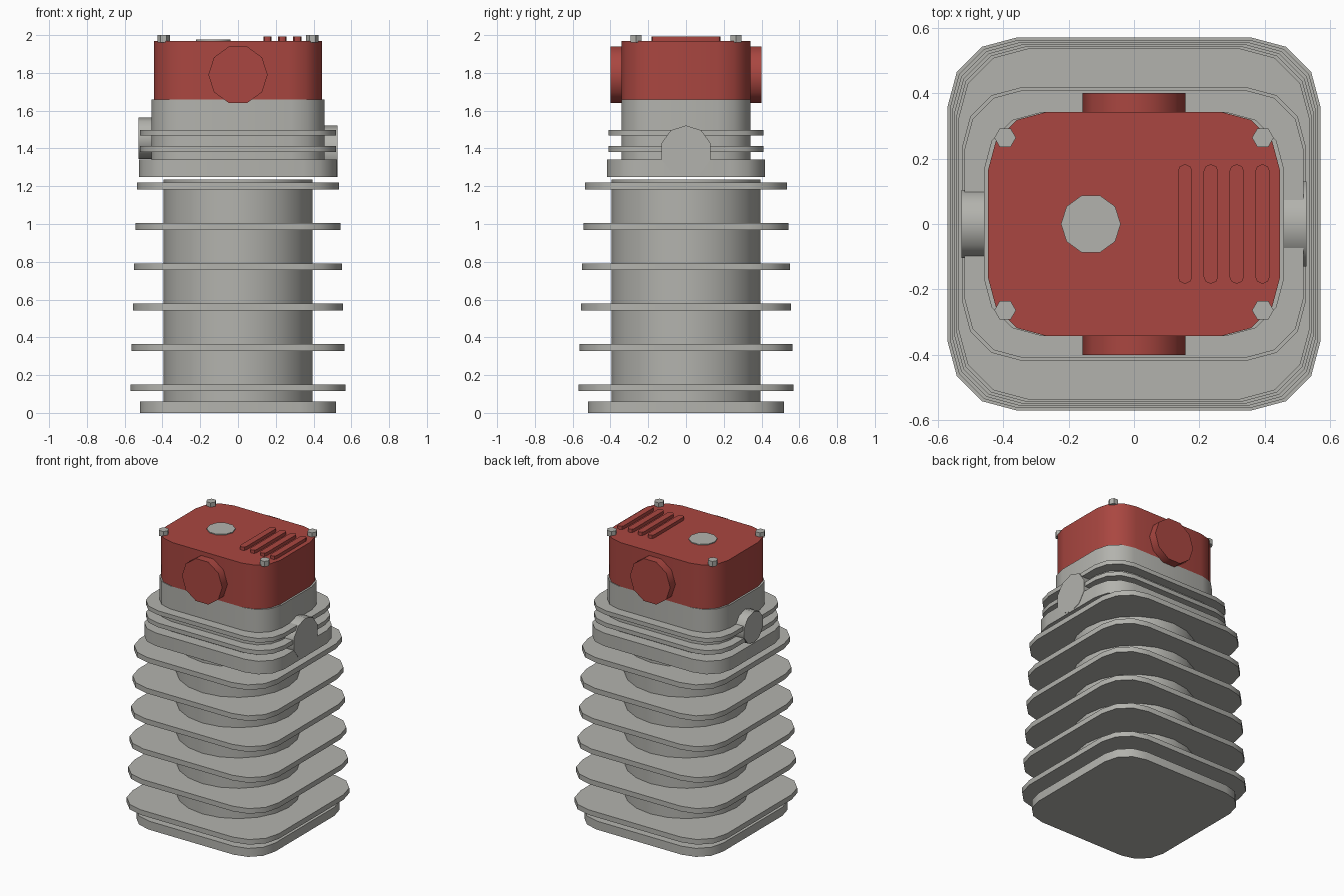
import bpy, bmesh, math

if "Cube" in bpy.data.objects:
    bpy.data.objects.remove(bpy.data.objects["Cube"])


def material(name, rgb):
    m = bpy.data.materials.new(name)
    m.diffuse_color = (*rgb, 1.0)
    m.use_nodes = True
    m.node_tree.nodes["Principled BSDF"].inputs["Base Color"].default_value = m.diffuse_color
    return m


GREY = material("cast_grey", (0.45, 0.45, 0.42))
RED = material("cover_red", (0.40, 0.062, 0.052))


def ngon(n, r, cx=0.0, cy=0.0, start=0.0):
    return [(cx + r * math.cos(start + 2 * math.pi * i / n),
             cy + r * math.sin(start + 2 * math.pi * i / n)) for i in range(n)]


def rounded(hx, hy, r, cx=0.0, cy=0.0, seg=3):
    """Rounded rectangle outline given by half sizes and corner radius."""
    pts = []
    for k, (sx, sy) in enumerate([(1, 1), (-1, 1), (-1, -1), (1, -1)]):
        for i in range(seg + 1):
            a = math.pi / 2 * (k + i / seg)
            pts.append((cx + sx * (hx - r) + r * math.cos(a),
                        cy + sy * (hy - r) + r * math.sin(a)))
    return pts


def prism(name, outline, lo, hi, mat, axis="z"):
    """Extrude an outline between lo and hi along an axis."""
    place = {"z": lambda u, v, w: (u, v, w),
             "y": lambda u, v, w: (u, w, v),
             "x": lambda u, v, w: (w, u, v)}[axis]
    bm = bmesh.new()
    a = [bm.verts.new(place(u, v, lo)) for u, v in outline]
    b = [bm.verts.new(place(u, v, hi)) for u, v in outline]
    n = len(outline)
    bm.faces.new(a[::-1])
    bm.faces.new(b)
    for i in range(n):
        j = (i + 1) % n
        bm.faces.new((a[i], a[j], b[j], b[i]))
    bmesh.ops.recalc_face_normals(bm, faces=bm.faces)
    me = bpy.data.meshes.new(name)
    bm.to_mesh(me)
    bm.free()
    me.materials.append(mat)
    ob = bpy.data.objects.new(name, me)
    bpy.context.collection.objects.link(ob)
    bpy.ops.object.select_all(action="DESELECT")
    ob.select_set(True)
    bpy.context.view_layer.objects.active = ob
    bpy.ops.object.shade_smooth_by_angle(angle=math.radians(40))
    return ob


# Barrel with base flange and tapering stack of cooling fins
prism("base_flange", rounded(0.52, 0.52, 0.19), 0.0, 0.06, GREY)
prism("barrel", ngon(20, 0.395), 0.05, 1.235, GREY)
for i in range(6):
    h = 0.57 - 0.0068 * i
    z = 0.133 + 0.2135 * i
    prism(f"barrel_fin_{i + 1}", rounded(h, h, 0.21), z - 0.018, z + 0.018, GREY)

# Cylinder head with two thin fins
prism("head_flange", rounded(0.525, 0.418, 0.18), 1.25, 1.342, GREY)
prism("head_body", rounded(0.459, 0.342, 0.175), 1.335, 1.66, GREY)
for i, z in enumerate((1.397, 1.483)):
    prism(f"head_fin_{i + 1}", rounded(0.518, 0.41, 0.18), z - 0.015, z + 0.015, GREY)

# Side ports of the head
prism("exhaust_port", ngon(10, 0.137, 0, 1.385, math.pi / 2), 0.42, 0.527, GREY, "x")
prism("intake_port", ngon(10, 0.11, 0, 1.455, math.pi / 2), -0.527, -0.42, GREY, "x")

# Red cover with front and back caps
prism("cover", rounded(0.446, 0.342, 0.176), 1.66, 1.97, RED)
for name, s in (("front_cap", -1), ("back_cap", 1)):
    prism(name, ngon(10, 0.157, 0, 1.79), *sorted((s * 0.32, s * 0.40)), RED, "y")

# Details on top of the cover: disc, ribs, bolts
prism("top_disc", ngon(10, 0.0915, -0.132, 0), 1.965, 1.976, GREY)
for i in range(4):
    prism(f"cover_rib_{i + 1}", rounded(0.022, 0.182, 0.02, 0.156 + 0.079 * i, 0, 2),
          1.965, 1.993, RED)
for sx in (-1, 1):
    for sy in (-1, 1):
        prism(f"bolt_{'left' if sx < 0 else 'right'}_{'front' if sy < 0 else 'back'}",
              ngon(6, 0.033, sx * 0.394, sy * 0.264), 1.962, 2.0, GREY)
